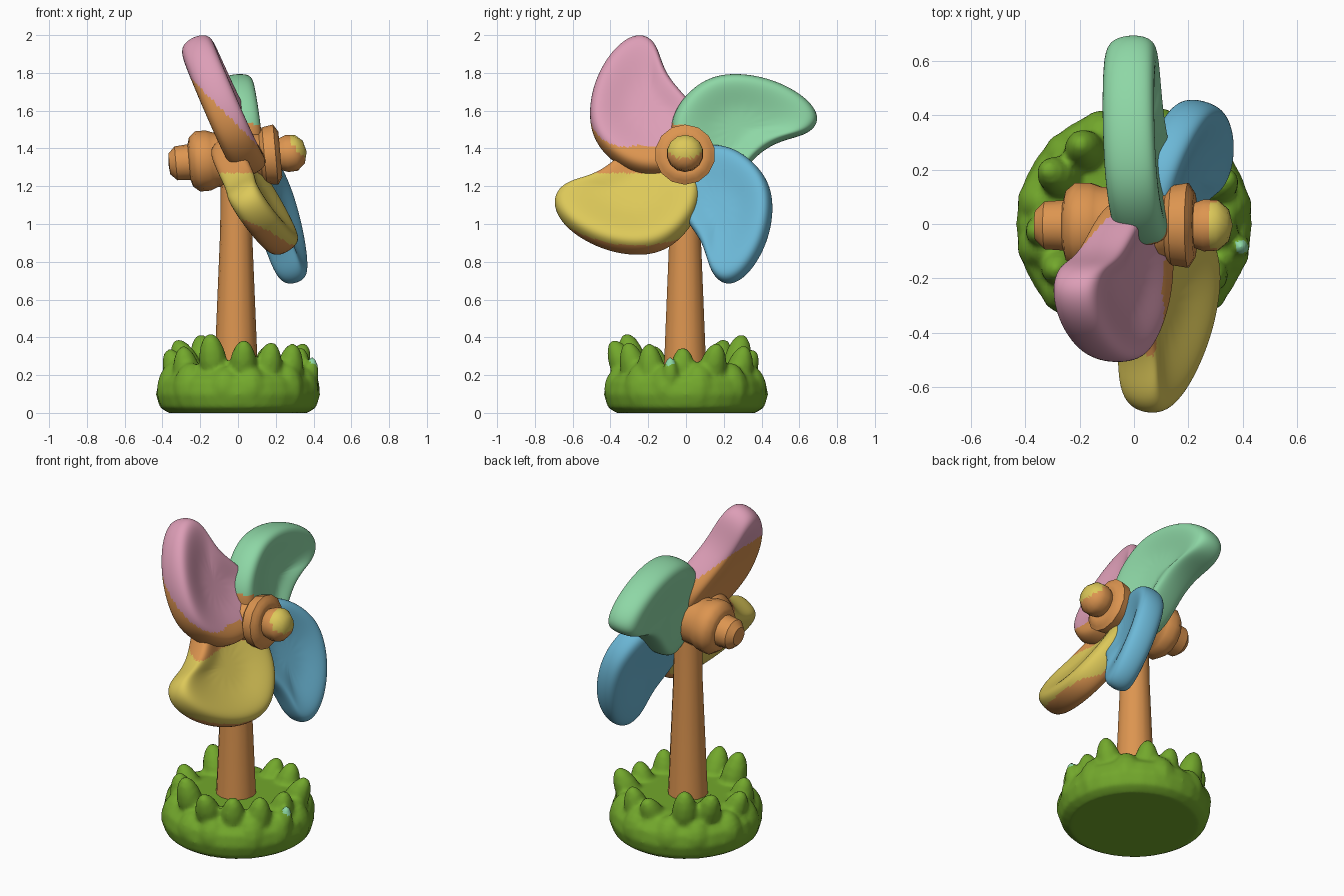
import bpy, bmesh, math, random
from mathutils import Vector, Matrix

if "Cube" in bpy.data.objects:
    bpy.data.objects.remove(bpy.data.objects["Cube"])

random.seed(4)

def material(name, rgb):
    m = bpy.data.materials.new(name)
    m.diffuse_color = (*rgb, 1)
    m.use_nodes = True
    m.node_tree.nodes["Principled BSDF"].inputs["Base Color"].default_value = m.diffuse_color
    return m

ORANGE = material("orange_wood", (0.72, 0.30, 0.08))
GREEN = material("grass_green", (0.17, 0.39, 0.025))
PINK = material("pink", (0.72, 0.34, 0.47))
MINT = material("mint", (0.27, 0.68, 0.38))
BLUE = material("sky_blue", (0.15, 0.48, 0.68))
YELLOW = material("yellow", (0.72, 0.58, 0.10))

def finish(name, bm, mats, rule=None, subdiv=0, angle=60, voxel=0):
    """Make an object, bake modifiers, colour faces with rule(centre, normal)."""
    bmesh.ops.recalc_face_normals(bm, faces=bm.faces)
    me = bpy.data.meshes.new(name)
    bm.to_mesh(me)
    bm.free()
    ob = bpy.data.objects.new(name, me)
    bpy.context.collection.objects.link(ob)
    for m in mats:
        me.materials.append(m)
    bpy.ops.object.select_all(action='DESELECT')
    bpy.context.view_layer.objects.active = ob
    ob.select_set(True)
    if subdiv:
        ob.modifiers.new("subdivide", 'SUBSURF').levels = subdiv
    if voxel:
        mod = ob.modifiers.new("merge", 'REMESH')
        mod.mode = 'VOXEL'
        mod.voxel_size = voxel
        mod = ob.modifiers.new("soften", 'SMOOTH')
        mod.factor, mod.iterations = 0.5, 4
    for mod in list(ob.modifiers):
        bpy.ops.object.modifier_apply(modifier=mod.name)
    if rule:
        for p in ob.data.polygons:
            p.material_index = 1 if rule(p.center, p.normal) else 0
    bpy.ops.object.shade_smooth_by_angle(angle=math.radians(angle))
    return ob

def lathe(profile, n):
    """Spin (radius, height) points about z."""
    bm = bmesh.new()
    vs = [bm.verts.new((r, 0, h)) for r, h in profile]
    es = [bm.edges.new(pair) for pair in zip(vs, vs[1:])]
    bmesh.ops.spin(bm, geom=vs + es, cent=(0, 0, 0), axis=(0, 0, 1),
                   angle=2 * math.pi, steps=n)
    bmesh.ops.remove_doubles(bm, verts=bm.verts, dist=1e-4)
    return bm

# --- grassy mound with tufts around the rim, merged into one soft surface ---
bm = lathe([(0, 0), (0.37, 0), (0.415, 0.03), (0.435, 0.1), (0.42, 0.17),
            (0.36, 0.23), (0.27, 0.25), (0, 0.25)], 32)

def tuft(ang, r, z, width, height, lean, taper):
    geo = bmesh.ops.create_uvsphere(bm, u_segments=12, v_segments=8, radius=1)
    for v in geo['verts']:
        k = 1 - taper * (v.co.z + 1) / 2
        v.co = Vector((v.co.x * width * k, v.co.y * width * k, v.co.z * height))
    m = (Matrix.Rotation(ang, 4, 'Z') @ Matrix.Translation((r, 0, z))
         @ Matrix.Rotation(lean, 4, 'Y'))
    bmesh.ops.transform(bm, matrix=m, verts=geo['verts'])

for i in range(12):       # tall tufts
    a = 2 * math.pi * i / 12 + random.uniform(-0.1, 0.1)
    top = random.uniform(0.34, 0.44)
    tuft(a, random.uniform(0.29, 0.34), top - 0.14, 0.085, 0.14,
         random.uniform(0.15, 0.5), 0.25)
for i in range(12):       # low rounded lumps on the side
    a = 2 * math.pi * (i + 0.5) / 12 + random.uniform(-0.08, 0.08)
    tuft(a, 0.35, 0.14, 0.098, random.uniform(0.10, 0.15), -0.1, 0.15)
tuft(-0.21, 0.395, 0.21, 0.05, 0.09, 0.1, 0.3)
tip = Vector((0.41, -0.088, 0.285))
finish("grass_base", bm, [GREEN, MINT],
       lambda c, n: (c - tip).length < 0.035, angle=60, voxel=0.014)

# --- tapered pole ---
bm = lathe([(0, 0.1), (0.122, 0.1), (0.112, 0.3), (0.085, 0.95), (0.08, 1.3), (0, 1.3)], 14)
bmesh.ops.translate(bm, verts=bm.verts, vec=(-0.01, -0.005, 0))
finish("pole", bm, [ORANGE], angle=40)

# --- hub: collar, body, front ring and nose, tilted slightly upward ---
bm = lathe([(0, -0.37), (0.055, -0.365), (0.09, -0.33), (0.095, -0.26), (0.13, -0.25),
            (0.16, -0.215), (0.16, -0.16), (0.145, -0.12), (0.14, 0.08), (0.125, 0.12),
            (0.15, 0.14), (0.16, 0.2), (0.12, 0.225), (0.085, 0.225), (0.098, 0.26),
            (0.095, 0.31), (0.06, 0.35), (0, 0.365)], 14)
bmesh.ops.subdivide_edges(bm, edges=bm.edges[:], cuts=1, use_grid_fill=True)
bmesh.ops.transform(bm, verts=bm.verts, matrix=Matrix.Translation((0, -0.005, 1.35))
                    @ Matrix.Rotation(math.radians(90 - 5), 4, 'Y'))
finish("hub", bm, [ORANGE, YELLOW],
       lambda c, n: c.x > 0.27 and c.x + (c.z - 1.38) > 0.325, angle=40)

# --- four curved blades around the x axis ---
ROOT = [(0.04, -0.05), (0.16, 0.07), (0.15, 0.21)]
OUTLINE = [(0.0, 0.33), (-0.09, 0.43), (-0.13, 0.53), (-0.16, 0.63), (-0.24, 0.68),
           (-0.35, 0.63), (-0.45, 0.50), (-0.51, 0.34), (-0.515, 0.17), (-0.45, 0.05),
           (-0.33, -0.045), (-0.2, -0.085), (-0.06, -0.07)]
HUB_Z = 1.34

def blade(name, mats, turn, plane, sr, st, t, root, rule=None):
    """Outline turned clockwise, laid on the plane x = a + b*y + c*(z - HUB_Z)."""
    a, b, c = plane
    nrm = Vector((1, -b, -c)).normalized()
    pts = []
    for u, v in [(x * root, y) for x, y in ROOT] + OUTLINE:
        u, v = u * st, v * sr
        for _ in range(turn):
            u, v = v, -u
        pts.append(Vector((u, v)))
    mid = sum(pts, Vector((0, 0))) / len(pts)
    bm = bmesh.new()

    def place(p, h):
        return bm.verts.new(Vector((a + b * p.x + c * p.y, p.x, HUB_Z + p.y)) + nrm * h)

    # slightly cupped front face, thick rounded rim
    layers = [(0.4, 0.5), (0.84, 0.95), (1, 0.6), (1, -0.6), (0.84, -1), (0.4, -0.9)]
    rings = [[place(mid + (p - mid) * s, h * t) for p in pts] for s, h in layers]
    n = len(pts)
    for r0, r1 in zip(rings, rings[1:]):
        for i in range(n):
            j = (i + 1) % n
            bm.faces.new((r0[i], r0[j], r1[j], r1[i]))
    for ring, h in ((rings[0], 0.45), (rings[-1], -0.85)):
        centre = place(mid, h * t)
        for i in range(n):
            bm.faces.new((ring[i], ring[(i + 1) % n], centre))
    finish(name, bm, mats, rule, subdiv=3, angle=70)

blade("pink_blade", [PINK, ORANGE], 0, (0.06, 0.04, -0.44), 0.98, 1.0, 0.105, 0.65,
      lambda c, n: c.z + c.x < 1.52)
blade("mint_blade", [MINT, ORANGE], 1, (0.05, -0.05, -0.12), 1.05, 0.89, 0.11, 1.35,
      lambda c, n: c.y < -0.01 and c.z < 1.53)
blade("blue_blade", [BLUE], 2, (0.05, 0.28, -0.30), 0.985, 0.89, 0.088, 0.4)
blade("yellow_blade", [YELLOW, ORANGE], 3, (0.0, 0.13, -0.62), 1.05, 0.95, 0.10, 0.8,
      lambda c, n: n.z < -0.66 or c.z > 1.27)
